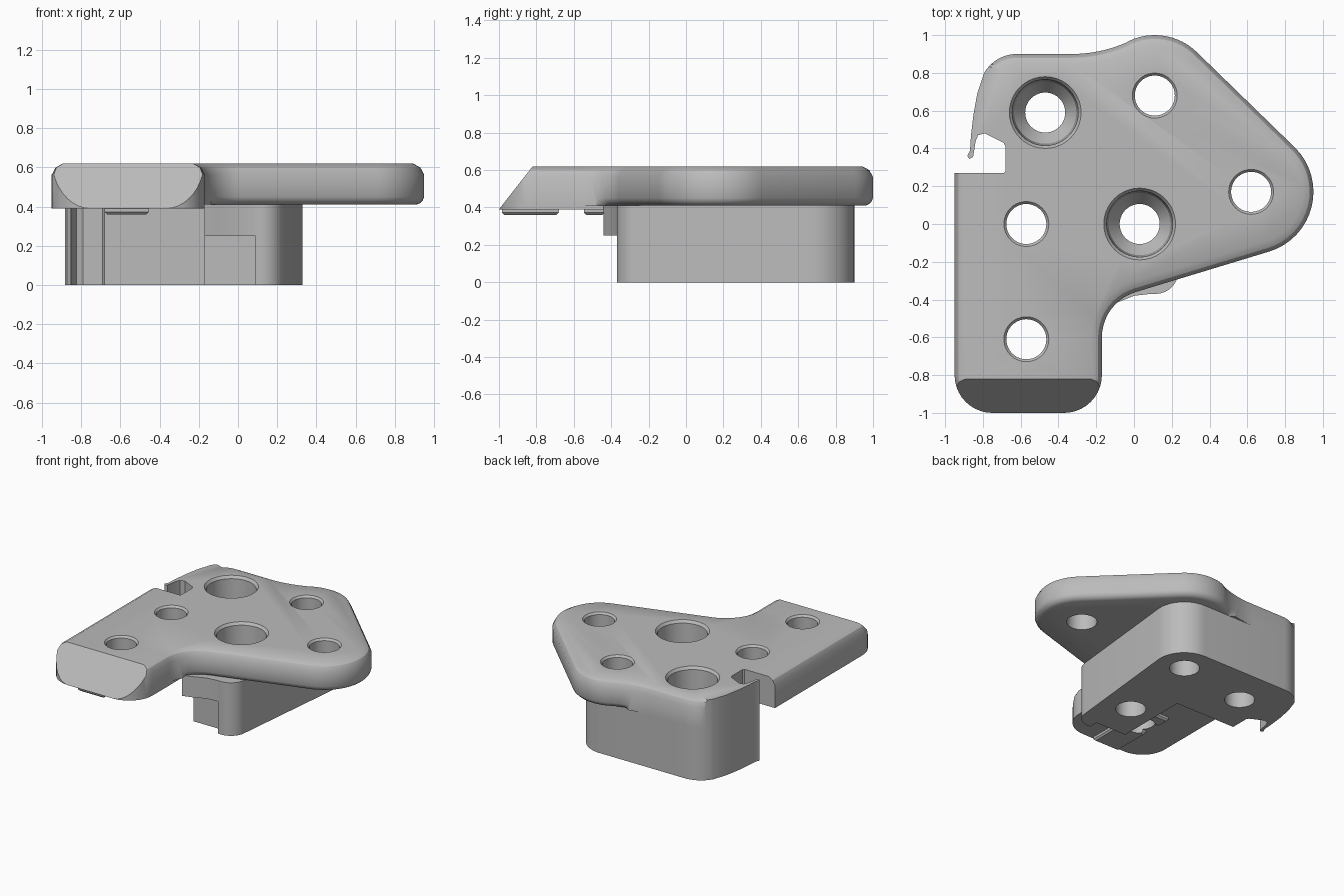
import bpy, bmesh
from math import sin, cos, radians, pi
from mathutils import Vector

if "Cube" in bpy.data.objects:
    bpy.data.objects.remove(bpy.data.objects["Cube"], do_unlink=True)

grey = bpy.data.materials.new("plain grey")
grey.use_nodes = True
grey.diffuse_color = (0.5, 0.5, 0.5, 1)
grey.node_tree.nodes["Principled BSDF"].inputs["Base Color"].default_value = (0.5, 0.5, 0.5, 1)


def arc(x, y, r, start, end, steps=10):
    angles = [radians(start + (end - start) * i / steps) for i in range(steps + 1)]
    return [(x + r * cos(a), y + r * sin(a)) for a in angles]


def prism(outline, low, high):
    bm = bmesh.new()
    base = bm.faces.new([bm.verts.new((x, y, low)) for x, y in outline])
    top = bmesh.ops.extrude_face_region(bm, geom=[base])
    verts = [v for v in top["geom"] if isinstance(v, bmesh.types.BMVert)]
    bmesh.ops.translate(bm, verts=verts, vec=(0, 0, high - low))
    bmesh.ops.recalc_face_normals(bm, faces=bm.faces)
    return bm


def bevel_level(bm, z, size, segments, rule):
    """Bevel the rim edges at height z whose middle passes the rule."""
    edges = []
    for e in bm.edges:
        a, b = e.verts
        if abs(a.co.z - z) < 1e-4 and abs(b.co.z - z) < 1e-4 and rule((a.co + b.co) / 2):
            edges.append(e)
    bmesh.ops.bevel(bm, geom=edges, offset=size, segments=segments, profile=0.42,
                    affect="EDGES", clamp_overlap=False)


def slope_front(bm):
    """Slice off the front with the long sloping chamfer."""
    geom = bm.verts[:] + bm.edges[:] + bm.faces[:]
    cut = bmesh.ops.bisect_plane(bm, geom=geom, plane_co=(0, -1, 0.39),
                                 plane_no=(0, -0.23, 0.18), clear_outer=True)
    edges = [e for e in cut["geom_cut"] if isinstance(e, bmesh.types.BMEdge)]
    bmesh.ops.holes_fill(bm, edges=edges, sides=0)
    bmesh.ops.recalc_face_normals(bm, faces=bm.faces)


def finish(name, bm):
    mesh = bpy.data.meshes.new(name)
    bm.to_mesh(mesh)
    bm.free()
    mesh.materials.append(grey)
    obj = bpy.data.objects.new(name, mesh)
    bpy.context.collection.objects.link(obj)
    return obj


def lathe(name, x, y, profile, sides=40):
    bm = bmesh.new()
    rings = [[bm.verts.new((x + r * cos(2 * pi * i / sides), y + r * sin(2 * pi * i / sides), z))
              for i in range(sides)] for r, z in profile]
    for a, b in zip(rings, rings[1:]):
        for i in range(sides):
            j = (i + 1) % sides
            bm.faces.new((a[i], a[j], b[j], b[i]))
    bm.faces.new(rings[0][::-1])
    bm.faces.new(rings[-1])
    return finish(name, bm)


# Shared outline of the back corner, thin hook and side slot
hook = arc(-0.62, 0.7, 0.2, 90, 150) + [
    (-0.83, 0.69), (-0.85, 0.58), (-0.863, 0.47), (-0.868, 0.39), (-0.882, 0.36),
    (-0.872, 0.345), (-0.852, 0.355), (-0.838, 0.44), (-0.825, 0.47), (-0.79, 0.48),
    (-0.69, 0.43), (-0.68, 0.41)]
arm_front = arc(-0.75, -0.8, 0.2, 180, 270) + arc(-0.37, -0.8, 0.2, 270, 360)

# Top plate
plate_outline = (arm_front + arc(0.08, -0.6, 0.25, 180, 107) + arc(0.62, 0.17, 0.33, -73, 45, 16)
                 + arc(0.11, 0.68, 0.32, 45, 115, 12) + arc(-0.33, 1.62, 0.72, -66, -90)
                 + hook + [(-0.68, 0.28), (-0.69, 0.27), (-0.95, 0.27)])
bm = prism(plate_outline, 0.41, 0.62)
bevel_level(bm, 0.62, 0.057, 2, lambda m: not (m.x < -0.66 and 0.26 < m.y < 0.845))
bevel_level(bm, 0.41, 0.04, 3, lambda m: m.x > -0.14)
slope_front(bm)
plate = finish("top_plate", bm)

# Underside layer of the arm
bm = prism(arm_front + [(-0.17, 0.27), (-0.95, 0.27)], 0.39, 0.41)
slope_front(bm)
arm_pad = finish("arm_underside", bm)

# Lower body
body_outline = ([(-0.17, 0.27), (-0.17, -0.3), (0.09, -0.3), (0.09, -0.37)]
                + arc(0.115, -0.25, 0.12, 270, 355) + arc(0.11, 0.68, 0.22, -5, 90, 14)
                + hook + [(-0.68, 0.27)])
body = finish("lower_body", prism(body_outline, 0, 0.41))

# Overhanging step on the front of the body
step_outline = [(-0.17, -0.3), (-0.17, -0.44), (-0.1, -0.42), (0, -0.38), (0.09, -0.37), (0.09, -0.3)]
step = finish("front_step", prism(step_outline, 0.25, 0.41))

# Locating ridges under the arm
ridges = []
for name, y0, y1 in (("front_ridge", -0.985, -0.68), ("rear_ridge", -0.545, -0.435)):
    bm = prism([(-0.68, y0), (-0.455, y0), (-0.455, y1), (-0.68, y1)], 0.36, 0.39)
    bevel_level(bm, 0.36, 0.012, 1, lambda m: True)
    ridges.append(finish(name, bm))

# Holes: four plain ones and two deep stepped ones
plain = [(0.106, -0.05), (0.106, 0.605), (0.119, 0.62), (0.119, 0.7)]
stepped = [(0.106, -0.05), (0.106, 0.2), (0.165, 0.28), (0.175, 0.6), (0.19, 0.62), (0.19, 0.7)]
holes = [(-0.57, 0, plain), (-0.57, -0.61, plain), (0.11, 0.68, plain), (0.62, 0.17, plain),
         (-0.47, 0.59, stepped), (0.03, 0, stepped)]
cutters = [lathe("hole_cutter", x, y, profile) for x, y, profile in holes]
parts = [plate, arm_pad, body, step] + ridges
for part in parts:
    for cutter in cutters:
        mod = part.modifiers.new("hole", "BOOLEAN")
        mod.operation, mod.solver, mod.object = "DIFFERENCE", "EXACT", cutter
    bpy.context.view_layer.update()
    evaluated = part.evaluated_get(bpy.context.evaluated_depsgraph_get())
    mesh = bpy.data.meshes.new_from_object(evaluated)
    part.modifiers.clear()
    part.data = mesh
for cutter in cutters:
    bpy.data.objects.remove(cutter, do_unlink=True)

# Smooth the curved walls and keep the crisp edges
bpy.ops.object.select_all(action="DESELECT")
for part in parts:
    part.select_set(True)
bpy.context.view_layer.objects.active = plate
bpy.ops.object.shade_smooth_by_angle(angle=radians(32))
